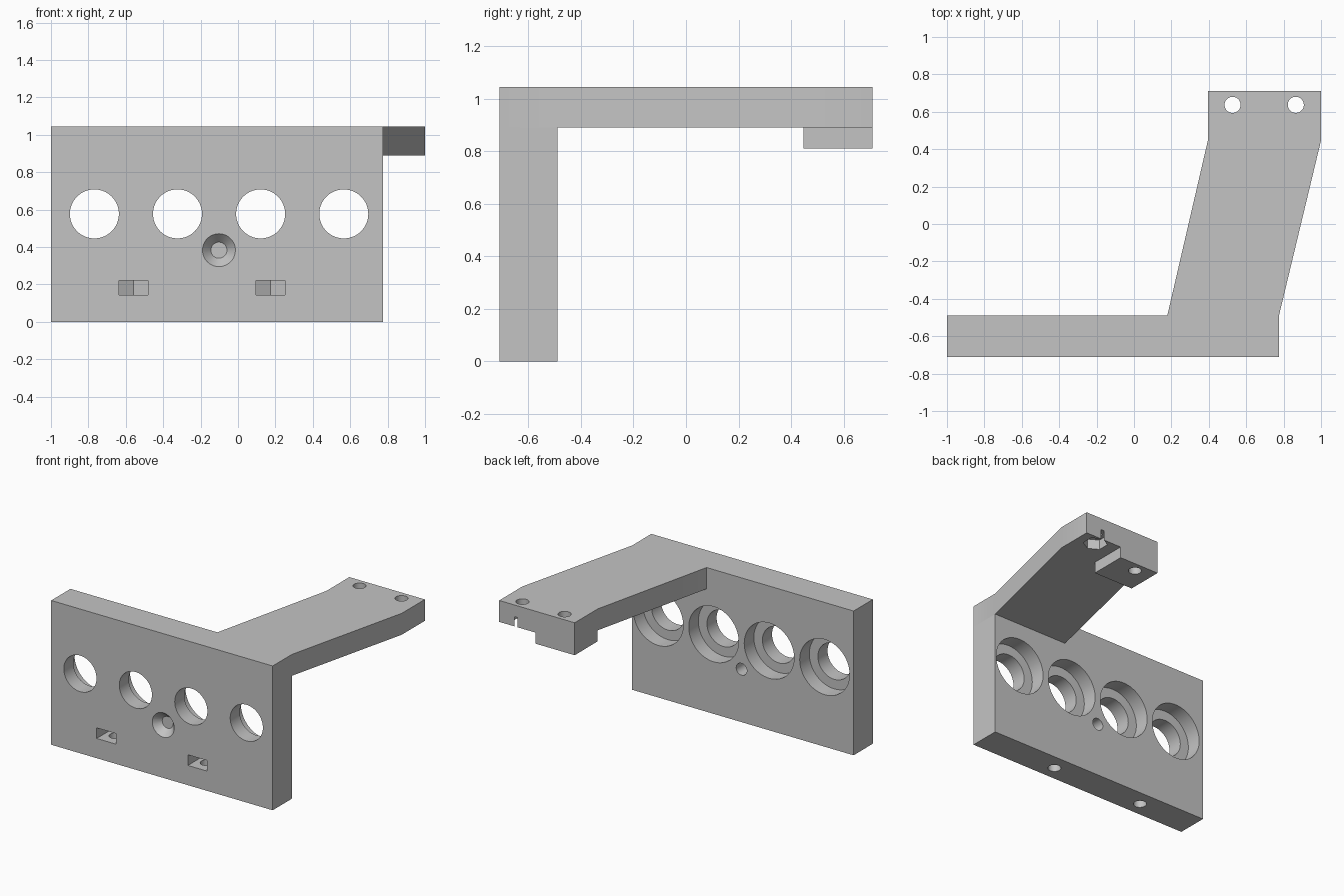
import bpy, bmesh, math
from mathutils import Vector, Matrix

if "Cube" in bpy.data.objects:
    bpy.data.objects.remove(bpy.data.objects["Cube"])

TOP, UNDER, FRONT, BACK = 1.045, 0.89, -0.71, -0.49

grey = bpy.data.materials.new("light_grey")
grey.diffuse_color = (0.55, 0.55, 0.55, 1)
grey.use_nodes = True
grey.node_tree.nodes["Principled BSDF"].inputs["Base Color"].default_value = grey.diffuse_color


def make_object(name, bm):
    bmesh.ops.recalc_face_normals(bm, faces=bm.faces[:])
    mesh = bpy.data.meshes.new(name)
    bm.to_mesh(mesh)
    bm.free()
    mesh.materials.append(grey)
    obj = bpy.data.objects.new(name, mesh)
    bpy.context.collection.objects.link(obj)
    return obj


def lower(bm, faces, depth):
    """Extrude faces straight down."""
    res = bmesh.ops.extrude_face_region(bm, geom=faces)
    verts = [g for g in res["geom"] if isinstance(g, bmesh.types.BMVert)]
    bmesh.ops.translate(bm, verts=verts, vec=(0, 0, -depth))
    return [g for g in res["geom"] if isinstance(g, bmesh.types.BMFace)]


# Bracket body: plate, slanted arm and end tab share one outline
bm = bmesh.new()
pts = {
    "a": (-1, FRONT), "b": (0.775, FRONT), "c": (0.775, BACK), "d": (0.178, BACK),
    "e": (-1, BACK), "f": (1, 0.447), "g": (0.71, 0.447), "h": (0.395, 0.447),
    "i": (1, 0.71), "j": (0.71, 0.71), "k": (0.395, 0.71),
}
v = {key: bm.verts.new((x, y, TOP)) for key, (x, y) in pts.items()}
outline = [bm.faces.new([v[c] for c in loop]) for loop in ("abcde", "dcfgh", "gfij", "hgjk")]
bottoms = lower(bm, outline, TOP - UNDER)
plate = min(bottoms, key=lambda f: f.calc_center_median().y)
pad = min((f for f in bottoms if f.calc_center_median().y > 0.5),
          key=lambda f: f.calc_center_median().x)
lower(bm, [plate], UNDER)
lower(bm, [pad], 0.08)
bmesh.ops.recalc_face_normals(bm, faces=bm.faces[:])
bmesh.ops.dissolve_limit(bm, angle_limit=0.01, verts=bm.verts[:], edges=bm.edges[:])
bracket = make_object("bracket", bm)


def cut(bm):
    """Subtract a temporary solid from the bracket."""
    tool = make_object("cutter", bm)
    tool.hide_render = True
    mod = bracket.modifiers.new("cut", "BOOLEAN")
    mod.operation, mod.solver, mod.object = "DIFFERENCE", "EXACT", tool
    bpy.context.view_layer.objects.active = bracket
    bpy.ops.object.modifier_apply(modifier=mod.name)
    bpy.data.objects.remove(tool, do_unlink=True)


def drill(start, end, r1, r2=None, sides=48):
    """Cut a round, tapered or many-sided hole from start to end."""
    start, end = Vector(start), Vector(end)
    axis = end - start
    bm = bmesh.new()
    turn = axis.to_track_quat("Z", "Y").to_matrix().to_4x4()
    bmesh.ops.create_cone(bm, cap_ends=True, segments=sides, radius1=r1,
                          radius2=r1 if r2 is None else r2, depth=axis.length,
                          matrix=Matrix.Translation((start + end) / 2) @ turn)
    cut(bm)


# Four stepped bores through the plate
for i in range(4):
    x = -0.768 + i * 0.4445
    drill((x, -0.60, 0.577), (x, -0.3, 0.577), 0.2, sides=64)
    drill((x, -0.9, 0.577), (x, -0.55, 0.577), 0.131, sides=64)

# Countersunk screw hole
drill((-0.102, -0.9, 0.383), (-0.102, -0.3, 0.383), 0.043)
drill((-0.102, FRONT - 0.01, 0.383), (-0.102, FRONT + 0.05, 0.383), 0.097, 0.043)

# Nut slots with a pointed inner end, and screw holes from below
for x in (-0.558, 0.173):
    bm = bmesh.new()
    profile = [(-0.077, -0.8), (0.077, -0.8), (0.077, -0.555), (0, -0.511), (-0.077, -0.555)]
    face = bm.faces.new([bm.verts.new((x + px, py, 0.22)) for px, py in profile])
    lower(bm, [face], 0.077)
    cut(bm)
    drill((x, -0.605, -0.1), (x, -0.605, 0.19), 0.043)

# End tab screw holes and hexagonal nut pocket
for x in (0.527, 0.865):
    drill((x, 0.637, 0.7), (x, 0.637, 1.2), 0.043)
drill((0.865, 0.637, 0.8), (0.865, 0.637, 0.96), 0.08, sides=6)

# Smooth bores, crisp edges
bpy.ops.object.select_all(action="DESELECT")
bracket.select_set(True)
bpy.context.view_layer.objects.active = bracket
bpy.ops.object.shade_smooth_by_angle(angle=math.radians(30))
